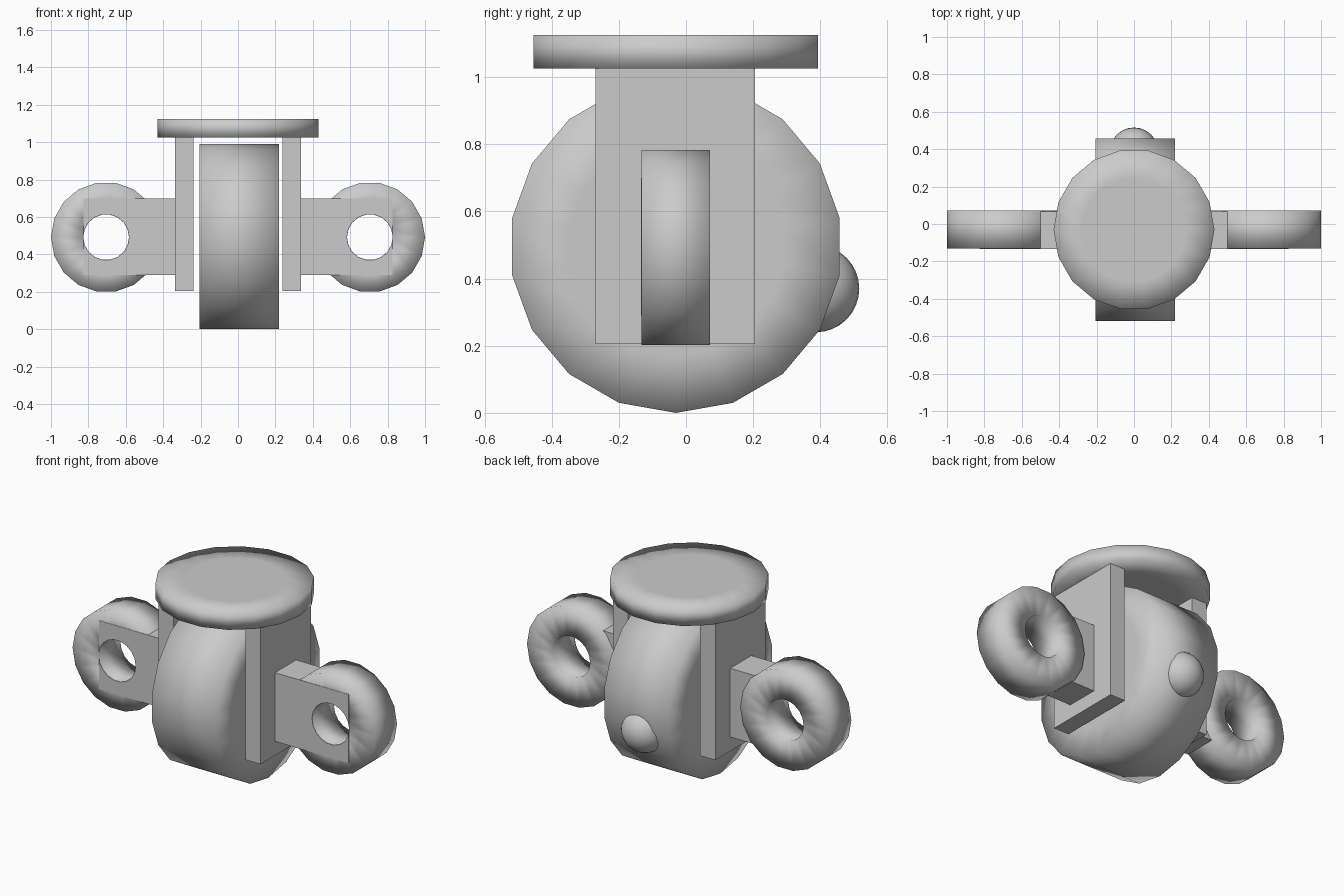
import bpy, bmesh, math
from mathutils import Vector

cube = bpy.data.objects.get("Cube")
if cube:
    bpy.data.objects.remove(cube, do_unlink=True)

grey = bpy.data.materials.new("plain_grey")
grey.use_nodes = True
COLOUR = (0.6, 0.6, 0.6, 1)
grey.diffuse_color = COLOUR
grey.node_tree.nodes["Principled BSDF"].inputs["Base Color"].default_value = COLOUR

X, Y, Z = Vector((1, 0, 0)), Vector((0, 1, 0)), Vector((0, 0, 1))
SIDES = 18


def finish(name, bm, location, smooth):
    bmesh.ops.recalc_face_normals(bm, faces=bm.faces)
    for face in bm.faces:
        face.smooth = smooth
    mesh = bpy.data.meshes.new(name)
    bm.to_mesh(mesh)
    bm.free()
    mesh.materials.append(grey)
    obj = bpy.data.objects.new(name, mesh)
    obj.location = location
    bpy.context.collection.objects.link(obj)
    return obj


def revolve(name, profile, start, axis, location, closed=False, smooth=True):
    """Turn (radius, height) points about the axis; open profiles get end caps."""
    bm = bmesh.new()
    side = axis.cross(start)
    rings = []
    for radius, height in profile:
        ring = []
        for i in range(SIDES):
            a = math.tau * i / SIDES
            ring.append(bm.verts.new((start * math.cos(a) + side * math.sin(a)) * radius + axis * height))
        rings.append(ring)
    pairs = list(zip(rings, rings[1:]))
    if closed:
        pairs.append((rings[-1], rings[0]))
    else:
        bm.faces.new(rings[0])
        bm.faces.new(rings[-1])
    for low, high in pairs:
        for i in range(SIDES):
            j = (i + 1) % SIDES
            bm.faces.new((low[i], low[j], high[j], high[i]))
    return finish(name, bm, location, smooth)


def disc(name, radius, half, start, axis, location):
    """Short cylinder whose caps are inset so the rim shades softly."""
    inner = radius * 0.65
    return revolve(name, [(inner, -half), (radius, -half), (radius, half), (inner, half)],
                   start, axis, location)


def box(name, size, location):
    bm = bmesh.new()
    bmesh.ops.create_cube(bm, size=1)
    bmesh.ops.scale(bm, vec=size, verts=bm.verts)
    return finish(name, bm, location, False)


# Central drum and the round plate on top
disc("central_drum", 0.495, 0.2125, Z, X, (0.007, -0.03, 0.495))
disc("top_plate", 0.43, 0.05, X, Z, (0, -0.03, 1.075))

# Domed button on the back of the drum
bm = bmesh.new()
bmesh.ops.create_uvsphere(bm, u_segments=24, v_segments=16, radius=0.13)
finish("back_button", bm, (0, 0.386, 0.37), True)

for label, s in (("left", 1), ("right", -1)):
    # Upright bracket beside the drum
    box(label + "_bracket", (0.1, 0.475, 0.82), (s * 0.288, -0.032, 0.615))

    # Ring at the end of the arm
    centre = (s * 0.705, -0.03, 0.492)
    revolve(label + "_ring", [(0.122, -0.102), (0.295, -0.102), (0.295, 0.102), (0.122, 0.102)],
            X, Y, centre, closed=True)

    # Arm block, bored through in line with the ring
    arm = box(label + "_arm", (0.49, 0.2, 0.41), (s * 0.58, -0.034, 0.495))
    cutter = revolve("bore_cutter", [(0.123, -0.3), (0.123, 0.3)], X, Y, centre, smooth=False)
    cutter.hide_render = True
    bore = arm.modifiers.new("bore", "BOOLEAN")
    bore.operation = "DIFFERENCE"
    bore.solver = "EXACT"
    bore.object = cutter
    bpy.context.view_layer.objects.active = arm
    bpy.ops.object.modifier_apply(modifier=bore.name)
    bpy.data.objects.remove(cutter, do_unlink=True)
